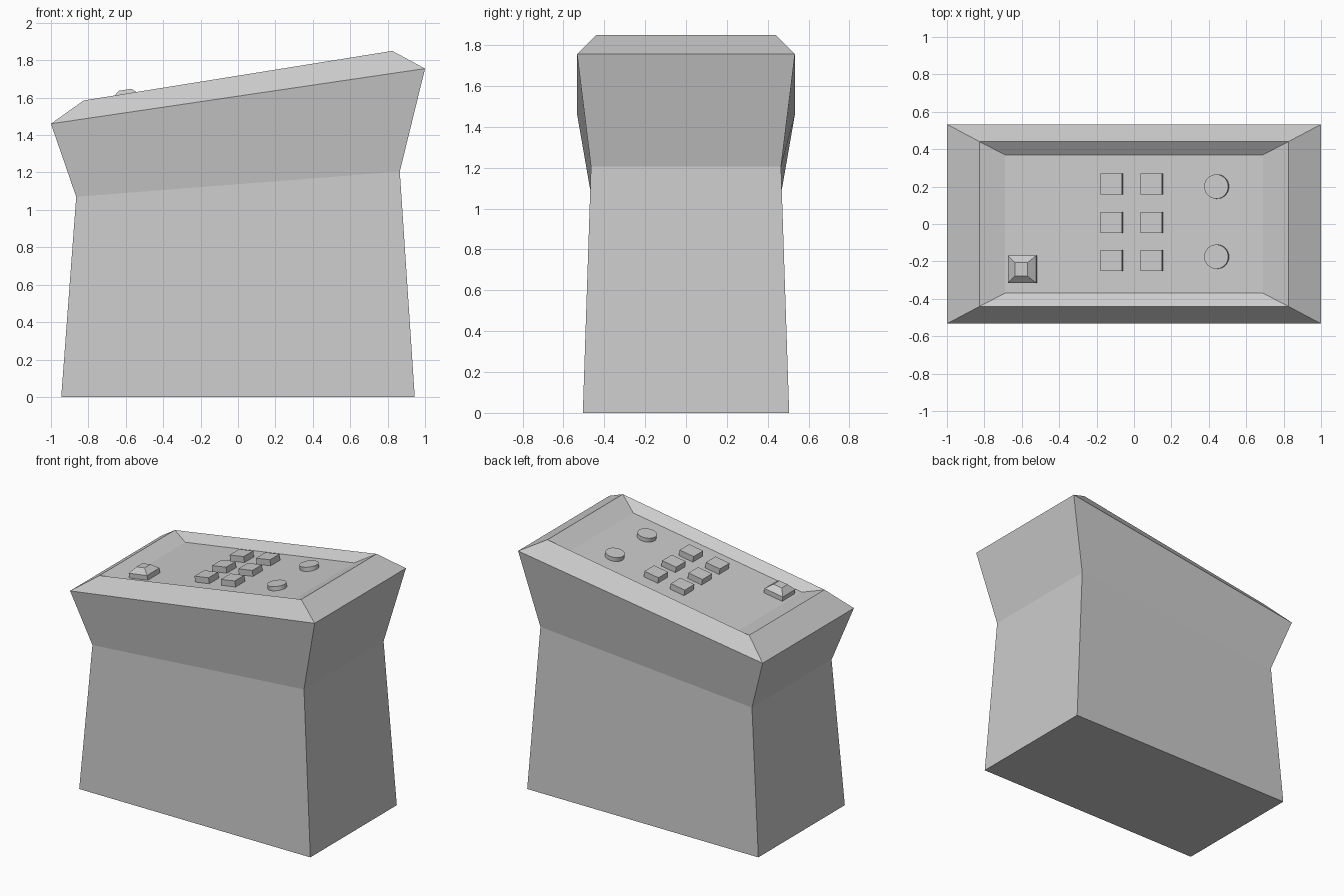
import bpy, bmesh, math
from mathutils import Matrix

if "Cube" in bpy.data.objects:
    bpy.data.objects.remove(bpy.data.objects["Cube"])

FLOOR_Z, SLOPE = 1.666, 0.157
TILT = Matrix.Rotation(-math.atan(SLOPE), 4, 'Y')


def loft(name, rings, matrix=None):
    """Closed solid through rectangular rings: (half_x, half_y, z at centre, slope)."""
    bm = bmesh.new()
    loops = []
    for hx, hy, z, slope in rings:
        loops.append([bm.verts.new((sx * hx, sy * hy, z + slope * sx * hx))
                      for sx, sy in ((-1, -1), (1, -1), (1, 1), (-1, 1))])
    for a, b in zip(loops, loops[1:]):
        for i in range(4):
            j = (i + 1) % 4
            bm.faces.new((a[i], a[j], b[j], b[i]))
    bm.faces.new(loops[0][::-1])
    bm.faces.new(loops[-1])
    bmesh.ops.recalc_face_normals(bm, faces=bm.faces)
    me = bpy.data.meshes.new(name)
    bm.to_mesh(me)
    bm.free()
    ob = bpy.data.objects.new(name, me)
    bpy.context.collection.objects.link(ob)
    if matrix:
        ob.matrix_world = matrix
    return ob


def on_panel(x, y, lift=0.0):
    """Placement standing square on the sloping panel."""
    return (Matrix.Translation((x, y, FLOOR_Z + SLOPE * x)) @ TILT
            @ Matrix.Translation((0, 0, lift)))


# Pedestal: base, waist, flared rim, bevelled top, recessed panel
loft("console_body", [
    (0.945, 0.505, 0.0, 0.0),
    (0.865, 0.465, 1.1375, 0.078),
    (1.0, 0.533, 1.608, 0.1475),
    (0.825, 0.44, 1.7175, 0.1606),
    (0.69, 0.37, FLOOR_Z, SLOPE),
])

# Grid of square push buttons
for col, x in enumerate((-0.116, 0.099)):
    for row, y in enumerate((-0.195, 0.009, 0.215)):
        loft(f"push_button_{col}_{row}",
             [(0.058, 0.056, -0.005, 0), (0.058, 0.056, 0.043, 0)], on_panel(x, y))

# Round knobs
for i, y in enumerate((-0.175, 0.2)):
    bpy.ops.mesh.primitive_cylinder_add(vertices=32, radius=0.065, depth=0.035)
    knob = bpy.context.object
    knob.name = f"round_knob_{i}"
    bpy.ops.object.shade_smooth_by_angle()
    knob.matrix_world = on_panel(0.444, y, 0.0125)

# Large tapered button
loft("tapered_button", [
    (0.076, 0.073, -0.005, 0),
    (0.076, 0.073, 0.034, 0),
    (0.034, 0.035, 0.07, 0),
], on_panel(-0.593, -0.242))
